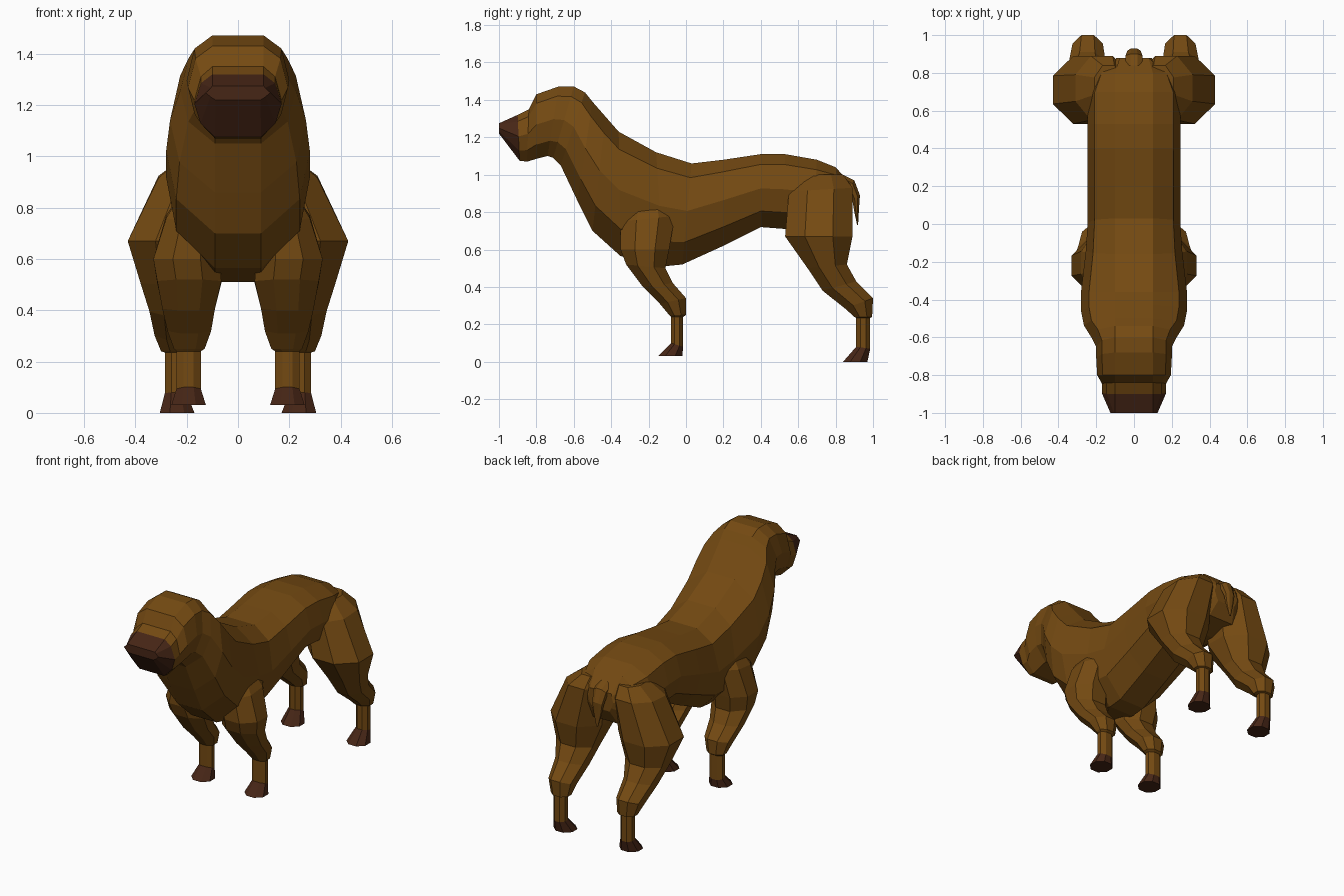
import bpy, bmesh, math


def material(name, rgb):
    m = bpy.data.materials.new(name)
    m.diffuse_color = (*rgb, 1)
    return m


coat = material("brown coat", (0.175, 0.068, 0.006))
dark = material("dark brown", (0.062, 0.019, 0.008))


def loft(name, rings, dark_from=None, mirror=False):
    """Skin a list of rings; strips from index dark_from on use the dark colour."""
    bm = bmesh.new()
    loops = [[bm.verts.new(p) for p in r] for r in rings]
    n = len(loops[0])
    for i in range(len(loops) - 1):
        for k in range(n):
            j = (k + 1) % n
            f = bm.faces.new((loops[i][k], loops[i][j], loops[i + 1][j], loops[i + 1][k]))
            f.material_index = int(dark_from is not None and i >= dark_from)
    bm.faces.new(loops[0])
    bm.faces.new(loops[-1]).material_index = int(dark_from is not None)
    bmesh.ops.recalc_face_normals(bm, faces=bm.faces[:])
    mesh = bpy.data.meshes.new(name)
    bm.to_mesh(mesh)
    bm.free()
    mesh.materials.append(coat)
    mesh.materials.append(dark)
    ob = bpy.data.objects.new(name, mesh)
    bpy.context.collection.objects.link(ob)
    if mirror:
        ob.modifiers.new("other side", 'MIRROR')
    return ob


def body_ring(ty, tz, by, bz, w):
    """Ten-sided section between a spine point and a belly point."""
    half = [(min(0.1, 0.85 * w), 0), (0.85 * w, 0.14), (w, 0.47),
            (0.86 * w, 0.78), (min(0.09, 0.7 * w), 1)]
    pts = half + [(-x, t) for x, t in reversed(half)]
    return [(x, ty + (by - ty) * t, tz + (bz - tz) * t) for x, t in pts]


def leg_ring(fy, fz, by, bz, x0, x1):
    """Eight-sided section between a front point and a back point."""
    pts = []
    for k in range(8):
        a = math.radians(22.5 + 45 * k)
        u = math.cos(a) / math.cos(math.pi / 8) / 2
        v = math.sin(a) / math.cos(math.pi / 8) / 2 + 0.5
        pts.append(((x0 + x1) / 2 + (x1 - x0) * u, fy + (by - fy) * v, fz + (bz - fz) * v))
    return pts


# Body, neck and head in one skin: spine y, z, belly y, z, half width
body = [
    (0.88, 0.95, 0.88, 0.83, 0.09),
    (0.80, 1.04, 0.83, 0.74, 0.20),
    (0.70, 1.08, 0.68, 0.70, 0.245),
    (0.53, 1.11, 0.53, 0.71, 0.245),
    (0.40, 1.11, 0.40, 0.72, 0.245),
    (0.20, 1.08, 0.20, 0.62, 0.245),
    (0.03, 1.06, -0.02, 0.52, 0.245),
    (-0.16, 1.12, -0.12, 0.51, 0.255),
    (-0.36, 1.23, -0.35, 0.565, 0.28),
    (-0.43, 1.31, -0.50, 0.70, 0.28),
    (-0.50, 1.39, -0.58, 0.86, 0.265),
    (-0.54, 1.44, -0.67, 1.05, 0.225),
    (-0.60, 1.472, -0.71, 1.09, 0.20),
    (-0.68, 1.472, -0.74, 1.10, 0.20),
    (-0.80, 1.43, -0.80, 1.085, 0.195),
    (-0.84, 1.35, -0.85, 1.07, 0.17),
    (-0.90, 1.32, -0.89, 1.075, 0.17),
    (-1.00, 1.275, -1.00, 1.22, 0.125),
]
loft("body_and_head", [body_ring(*s) for s in body], dark_from=len(body) - 2)

# Hind legs: front y, z, back y, z, inner x, outer x
hind = [
    (0.62, 1.00, 0.84, 1.00, 0.06, 0.21),
    (0.55, 0.91, 0.89, 0.93, 0.03, 0.31),
    (0.53, 0.67, 0.89, 0.67, 0.06, 0.43),
    (0.65, 0.50, 0.86, 0.52, 0.12, 0.38),
    (0.73, 0.38, 0.91, 0.43, 0.15, 0.345),
    (0.85, 0.285, 1.00, 0.34, 0.165, 0.325),
    (0.90, 0.24, 0.995, 0.24, 0.18, 0.30),
    (0.91, 0.235, 0.985, 0.235, 0.20, 0.285),
    (0.91, 0.08, 0.985, 0.07, 0.20, 0.285),
    (0.84, 0.00, 0.97, 0.00, 0.17, 0.305),
]
loft("hind_legs", [leg_ring(*s) for s in hind], dark_from=len(hind) - 2, mirror=True)

# Front legs
front = [
    (-0.30, 0.86, -0.10, 0.86, 0.08, 0.22),
    (-0.35, 0.75, -0.06, 0.78, 0.08, 0.28),
    (-0.35, 0.60, -0.09, 0.60, 0.07, 0.33),
    (-0.32, 0.52, -0.11, 0.50, 0.065, 0.315),
    (-0.23, 0.40, -0.07, 0.42, 0.09, 0.295),
    (-0.14, 0.31, 0.00, 0.34, 0.105, 0.275),
    (-0.09, 0.25, 0.00, 0.25, 0.13, 0.25),
    (-0.08, 0.24, -0.015, 0.24, 0.145, 0.24),
    (-0.08, 0.10, -0.015, 0.08, 0.145, 0.24),
    (-0.15, 0.03, -0.02, 0.03, 0.125, 0.26),
]
loft("front_legs", [leg_ring(*s) for s in front], dark_from=len(front) - 2, mirror=True)

# Short hanging tail
tail = [
    (0.84, 0.94, 0.84, 1.00, -0.045, 0.045),
    (0.87, 0.91, 0.90, 0.97, -0.045, 0.045),
    (0.89, 0.86, 0.93, 0.89, -0.035, 0.035),
    (0.90, 0.80, 0.925, 0.82, -0.025, 0.025),
    (0.915, 0.73, 0.92, 0.73, -0.005, 0.005),
]
loft("tail", [leg_ring(*s) for s in tail])
